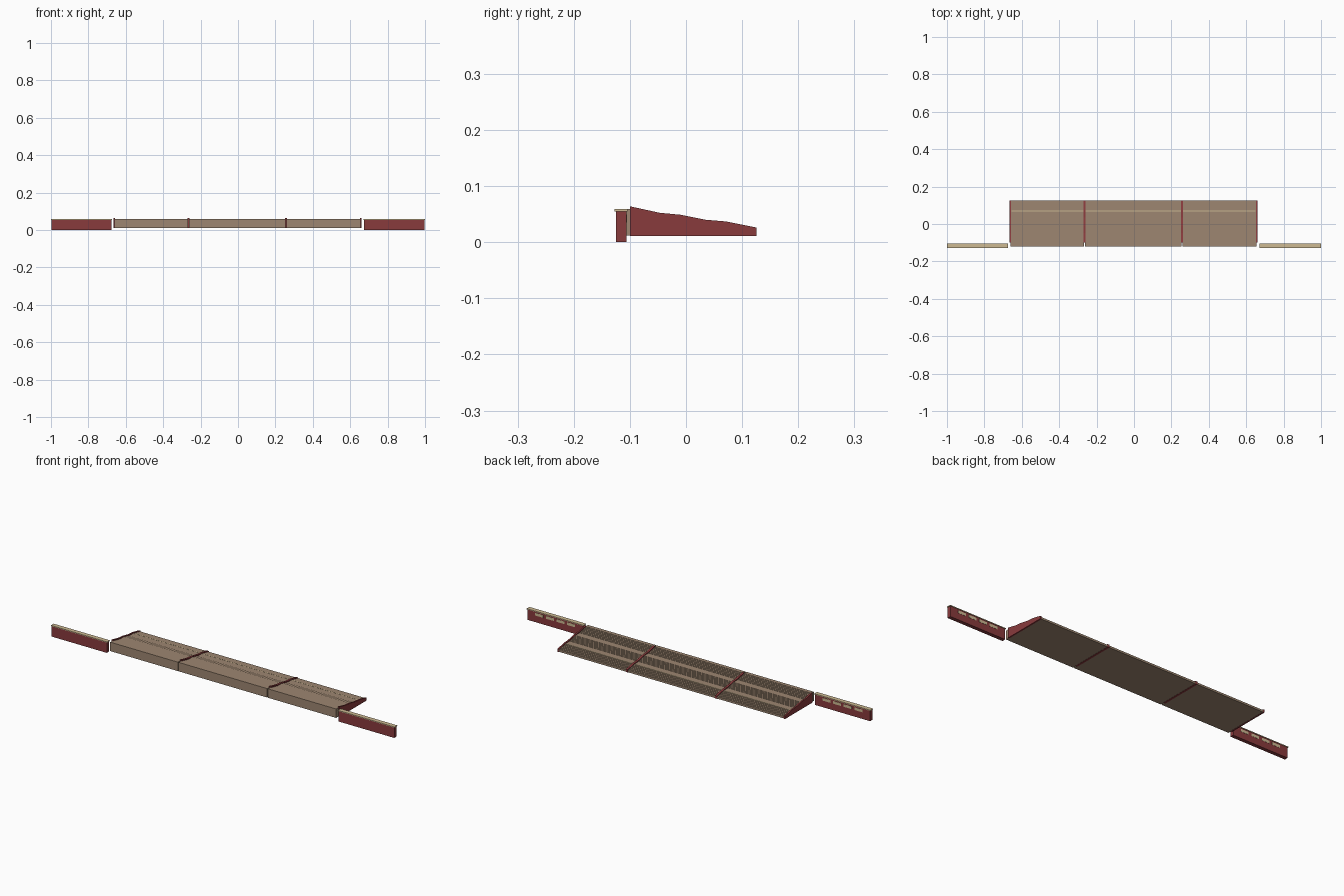
import bpy, bmesh

cube = bpy.data.objects.get("Cube")
if cube:
    bpy.data.objects.remove(cube, do_unlink=True)


def material(name, rgb):
    m = bpy.data.materials.new(name)
    m.use_nodes = True
    m.diffuse_color = (*rgb, 1)
    m.node_tree.nodes["Principled BSDF"].inputs["Base Color"].default_value = (*rgb, 1)
    return m


BRICK = material("brick_red", (0.25, 0.043, 0.046))
STONE = material("brown_stone", (0.34, 0.24, 0.165))
CREAM = material("cream_stone", (0.61, 0.49, 0.29))


def extrude_profile(name, points, x0, x1, mat):
    """Extrude a closed (y, z) outline from x0 to x1."""
    bm = bmesh.new()
    face = bm.faces.new([bm.verts.new((x0, y, z)) for y, z in points])
    new = bmesh.ops.extrude_face_region(bm, geom=[face])["geom"]
    moved = [v for v in new if isinstance(v, bmesh.types.BMVert)]
    bmesh.ops.translate(bm, verts=moved, vec=(x1 - x0, 0, 0))
    bmesh.ops.recalc_face_normals(bm, faces=bm.faces)
    mesh = bpy.data.meshes.new(name)
    bm.to_mesh(mesh)
    bm.free()
    mesh.materials.append(mat)
    obj = bpy.data.objects.new(name, mesh)
    bpy.context.scene.collection.objects.link(obj)
    return obj


def box(name, x0, x1, y0, y1, z0, z1, mat):
    return extrude_profile(name, [(y0, z0), (y1, z0), (y1, z1), (y0, z1)], x0, x1, mat)


# Stair outline: front platform, then three flights with landings between
BASE, STEPS, DROP = 0.012, 8, 0.0125
z = 0.059
stair = [(-0.12, BASE), (-0.12, z)]
for start, end in ((-0.10, -0.047), (-0.01, 0.035), (0.072, 0.124)):
    for i in range(STEPS):
        y = start + (end - start) * i / (STEPS - 1)
        stair.append((y, z))
        z -= DROP / STEPS
        stair.append((y, z))
stair += [(0.125, z), (0.125, BASE)]

# Three stair sections with narrow joints between them
for name, x0, x1 in (("right_stairs", -0.66, -0.266),
                     ("middle_stairs", -0.261, 0.254),
                     ("left_stairs", 0.259, 0.655)):
    extrude_profile(name, stair, x0, x1, STONE)

# Pale edging strip at the lower landing
box("landing_strip", -0.655, 0.65, 0.068, 0.072, 0.033, 0.0345, CREAM)

# Sloping brick walls at the ends and between the sections
slope = [(-0.10, 0.011), (-0.10, 0.064), (-0.047, 0.0525), (-0.01, 0.049),
         (0.035, 0.040), (0.072, 0.037), (0.126, 0.026), (0.126, 0.011)]
for name, x, width in (("right_end_wall", -0.661, 0.008),
                       ("right_divider", -0.2635, 0.011),
                       ("left_divider", 0.2565, 0.011),
                       ("left_end_wall", 0.656, 0.008)):
    extrude_profile(name, slope, x - width / 2, x + width / 2, BRICK)

# Freestanding side walls with copings and pale panels on the back
for side, x0, x1 in (("right", -0.997, -0.676), ("left", 0.673, 0.997)):
    box(side + "_side_wall", x0, x1, -0.125, -0.106, 0, 0.055, BRICK)
    box(side + "_coping", x0 - 0.003, x1 + 0.003, -0.127, -0.104, 0.055, 0.059, CREAM)
    for i in range(4):
        x = (x0 + x1) / 2 + (i - 1.5) * 0.062
        box(f"{side}_back_panel_{i + 1}", x - 0.023, x + 0.023,
            -0.107, -0.105, 0.035, 0.049, CREAM)
